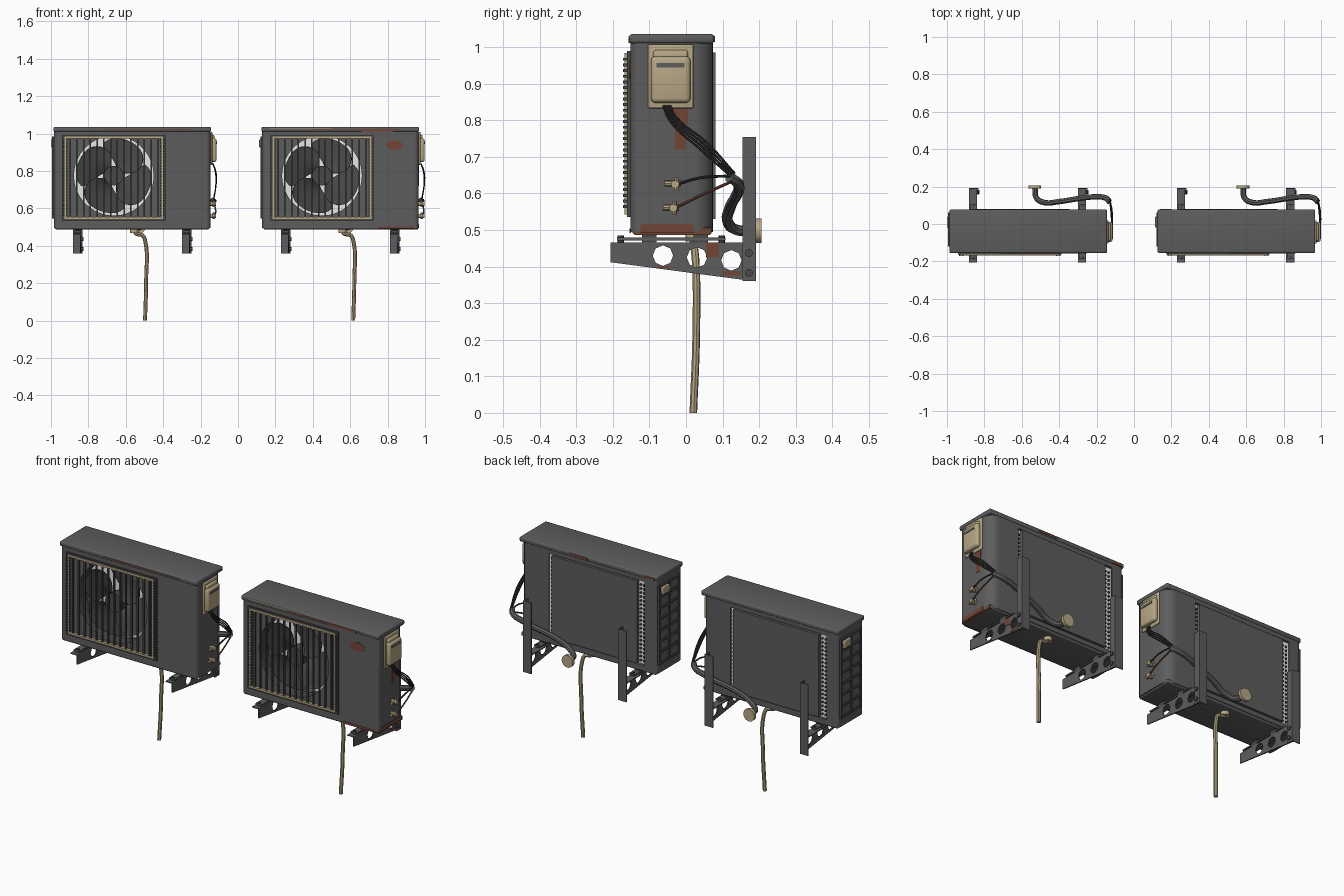
import bpy, bmesh, math
from mathutils import Matrix, Vector

if "Cube" in bpy.data.objects:
    bpy.data.objects.remove(bpy.data.objects["Cube"])

def material(name, c):
    m = bpy.data.materials.new(name)
    m.diffuse_color = (*c, 1)
    m.use_nodes = True
    m.node_tree.nodes["Principled BSDF"].inputs["Base Color"].default_value = m.diffuse_color
    return m

GREY = material("casing grey", (0.11, 0.11, 0.112))
DARK = material("dark metal", (0.065, 0.065, 0.067))
BLACK = material("cable black", (0.035, 0.035, 0.036))
BEIGE = material("aged beige", (0.47, 0.385, 0.235))
RUST = material("rust brown", (0.17, 0.06, 0.037))
LIGHT = material("coil light", (0.82, 0.82, 0.82))

def add(name, bm, mat):
    me = bpy.data.meshes.new(name)
    bm.to_mesh(me)
    bm.free()
    me.materials.append(mat)
    o = bpy.data.objects.new(name, me)
    bpy.context.collection.objects.link(o)
    return o

def bake(o, mat, cutter=None):
    """Replace an object by its evaluated mesh."""
    bpy.context.view_layer.update()
    dg = bpy.context.evaluated_depsgraph_get()
    me = bpy.data.meshes.new_from_object(o.evaluated_get(dg))
    me.materials.clear()
    me.materials.append(mat)
    name = o.name
    bpy.data.objects.remove(o)
    if cutter:
        bpy.data.objects.remove(cutter)
    n = bpy.data.objects.new(name, me)
    bpy.context.collection.objects.link(n)
    return n

def cut(o, cutter, mat):
    cutter.hide_render = True
    m = o.modifiers.new("cut", 'BOOLEAN')
    m.operation, m.solver, m.object = 'DIFFERENCE', 'EXACT', cutter
    return bake(o, mat, cutter)

def boxes(name, items, mat, bevel=0, tilt=0):
    """items: (x0, x1, y0, y1, z0, z1); tilt turns each box about y."""
    bm = bmesh.new()
    for x0, x1, y0, y1, z0, z1 in items:
        c = Vector((x0 + x1, y0 + y1, z0 + z1)) / 2
        mt = Matrix.Translation(c) @ Matrix.Rotation(tilt, 4, 'Y') @ Matrix.Diagonal((x1 - x0, y1 - y0, z1 - z0, 1))
        bmesh.ops.create_cube(bm, size=1, matrix=mt)
    if bevel:
        bmesh.ops.bevel(bm, geom=bm.edges[:], offset=bevel, segments=3, profile=0.5, affect='EDGES')
    return add(name, bm, mat)

ROT = {'X': Matrix.Rotation(math.pi / 2, 4, 'Y'), 'Y': Matrix.Rotation(math.pi / 2, 4, 'X'), 'Z': Matrix()}

def cyls(name, points, axis, r, d, mat, n=20, flat=1, caps=True):
    bm = bmesh.new()
    for p in points:
        mt = Matrix.Translation(p) @ ROT[axis] @ Matrix.Diagonal((1, flat, 1, 1))
        bmesh.ops.create_cone(bm, cap_ends=caps, segments=n, radius1=r, radius2=r, depth=d, matrix=mt)
    return add(name, bm, mat)

def tube(name, pts, r, mat):
    cu = bpy.data.curves.new(name, 'CURVE')
    cu.dimensions, cu.bevel_depth, cu.bevel_resolution = '3D', r, 2
    cu.resolution_u, cu.use_fill_caps = 6, True
    s = cu.splines.new('BEZIER')
    s.bezier_points.add(len(pts) - 1)
    for b, p in zip(s.bezier_points, pts):
        b.co = p
        b.handle_left_type = b.handle_right_type = 'AUTO'
    o = bpy.data.objects.new(name, cu)
    bpy.context.collection.objects.link(o)
    return bake(o, mat)

L, R, F, B = -0.984, -0.147, -0.152, 0.074      # casing sides
FX, FZ = -0.664, 0.775                          # fan centre

# Casing wrapped round in plan, open at the back, with the fan opening cut out
plan = [(-0.325, B)]
for cx, cy, r, a0 in ((R, B, 0.055, 90), (R, F, 0.025, 0), (L, F, 0.025, -90), (L, B, 0.02, -180)):
    ox = cx - r if cx == R else cx + r
    oy = cy - r if cy == B else cy + r
    for k in range(7):
        a = math.radians(a0 - 15 * k)
        plan.append((ox + r * math.cos(a), oy + r * math.sin(a)))
plan.append((-0.912, B))
bm = bmesh.new()
low = [bm.verts.new((x, y, 0.495)) for x, y in plan]
top = [bm.verts.new((x, y, 1.015)) for x, y in plan]
for i in range(len(plan) - 1):
    bm.faces.new((low[i + 1], low[i], top[i], top[i + 1]))
casing = add("casing_shell", bm, GREY)
sol = casing.modifiers.new("thickness", 'SOLIDIFY')
sol.thickness, sol.offset = 0.006, -1
casing = bake(casing, GREY)
cut(casing, cyls("cutter", [(FX, F, FZ)], 'Y', 0.213, 0.05, GREY, 64), GREY)
boxes("lid", [(L - 0.003, R + 0.003, F - 0.003, B + 0.003, 1.01, 1.036)], GREY, 0.008)
boxes("base_tray", [(L + 0.006, R - 0.006, F + 0.006, B - 0.004, 0.488, 0.508)], GREY, 0.006)
boxes("back_rails", [(-0.93, -0.31, 0.06, B, 0.5, 0.525), (-0.93, -0.31, 0.06, B, 0.99, 1.012)], GREY)
boxes("inner_partition", [(-0.39, -0.385, -0.145, 0.055, 0.5, 1.01)], DARK)

# Heat exchanger at the back, with fin ends showing at both sides
boxes("coil_fins", [(-0.93, -0.3, 0.052, 0.06, 0.505, 1.01)], LIGHT)
boxes("coil_panel", [(-0.868, -0.345, 0.06, 0.08, 0.53, 0.985)], GREY)
boxes("coil_tube_ends", [(x, x + 0.007, 0.06, 0.068, 0.54 + 0.022 * i, 0.549 + 0.022 * i)
                         for i in range(20) for x in (-0.904, -0.884, -0.341)], DARK)

# Fan: shroud, hub, motor and four swept blades
cyls("fan_shroud", [(FX, -0.11, FZ)], 'Y', 0.214, 0.075, DARK, 64, caps=False)
cyls("fan_hub", [(FX, -0.115, FZ)], 'Y', 0.052, 0.05, DARK, 32)
cyls("fan_motor", [(FX, -0.04, FZ)], 'Y', 0.045, 0.11, DARK, 24)
bm = bmesh.new()
NS, NT = 10, 10
for b in range(4):
    grid = []
    for i in range(NS + 1):
        s = i / NS
        for j in range(NT + 1):
            t = 2 * j / NT - 1
            r = 0.045 + 0.157 * s * (1 - 0.13 * t ** 4)
            wide = math.radians(26 + 26 * math.sin(s * 2.1) ** 0.8 - 10 * s * s)
            a = math.pi / 2 * b + 0.75 + 0.45 * s + wide * t
            grid.append(bm.verts.new((FX + r * math.cos(a), -0.108 + 0.025 * t, FZ + r * math.sin(a))))
    for i in range(NS):
        for j in range(NT):
            k = i * (NT + 1) + j
            bm.faces.new((grid[k], grid[k + 1], grid[k + NT + 2], grid[k + NT + 1]))
blades = add("fan_blades", bm, DARK)
blades.modifiers.new("thickness", 'SOLIDIFY').thickness = 0.003
bake(blades, DARK)

# Front grille: outer frame, beige inner frame, bars and beaded edges
def frame(name, x0, x1, z0, z1, w, y0, y1, mat):
    return boxes(name, [(x0, x0 + w, y0, y1, z0, z1), (x1 - w, x1, y0, y1, z0, z1),
                        (x0, x1, y0, y1, z0, z0 + w), (x0, x1, y0, y1, z1 - w, z1)], mat)
frame("grille_outer_frame", -0.94, -0.388, 0.535, 0.99, 0.013, -0.162, F, DARK)
frame("grille_beige_frame", -0.928, -0.4, 0.543, 0.984, 0.011, -0.168, F, BEIGE)
boxes("grille_bars", [(x - 0.004, x + 0.004, -0.166, -0.157, 0.55, 0.98)
                      for x in (-0.898 + 0.0361 * i for i in range(14))], DARK)
boxes("grille_beads", [(x, x + 0.007, -0.172, -0.16, 0.56 + 0.0155 * i, 0.568 + 0.0155 * i)
                       for i in range(27) for x in (-0.935, -0.919, -0.416, -0.4)], DARK)

# Left side vents: lattice with tilted louvres and a beige grip
cols, rows = (-0.115, -0.03, 0.055), [0.55 + 0.061 * i for i in range(8)]
boxes("side_lattice", [(L - 0.01, L + 0.002, y - 0.006, y + 0.006, 0.545, 0.983) for y in cols] +
      [(L - 0.01, L + 0.002, -0.12, 0.06, z - 0.005, z + 0.005) for z in rows], DARK)
boxes("side_louvres", [(L - 0.005, L - 0.002, y + 0.006, y + 0.079, z + 0.01, z + 0.05)
                       for y in cols[:2] for z in rows[:-1]], GREY, tilt=0.15)
boxes("side_grip", [(-1.0, L, -0.02, 0.04, 0.925, 0.97)], BEIGE, 0.006)

# Right side: terminal cover, valves and cables
boxes("terminal_cover_plate", [(R, -0.137, -0.104, 0.02, 0.833, 1.008)], BEIGE, 0.004)
boxes("terminal_cover", [(R, -0.115, -0.096, 0.012, 0.848, 0.975)], BEIGE, 0.012)
boxes("terminal_cover_hood", [(R, -0.126, -0.09, 0.006, 0.96, 0.992)], BEIGE, 0.008)
boxes("terminal_cover_slot", [(-0.117, -0.113, -0.08, -0.004, 0.945, 0.957)], GREY)
valves = [(-0.03, 0.625), (-0.035, 0.56)]
cyls("valve_bodies", [(-0.134, y, z) for y, z in valves], 'X', 0.011, 0.034, BEIGE, 12)
cyls("valve_caps", [(-0.132, y - 0.006, z + 0.002) for y, z in valves], 'Y', 0.008, 0.045, BEIGE, 8)
cyls("valve_stems", [(-0.13, y + 0.004, z) for y, z in valves], 'Z', 0.006, 0.036, BEIGE, 8)
for i in range(4):
    d = 0.006 * i
    tube("power_cable", [(-0.135, -0.062 + d, 0.84), (-0.122, -0.045 + d, 0.8 + d / 2),
                         (-0.119 + d / 6, 0.04 + d, 0.72 + d), (-0.13, 0.125 + d / 2, 0.645 + d / 2)], 0.0033, BLACK)
tube("gas_pipe", [(-0.122, -0.025, 0.625), (-0.12, 0.04, 0.643), (-0.13, 0.13, 0.648)], 0.004, BLACK)
tube("liquid_pipe", [(-0.122, -0.03, 0.56), (-0.12, 0.03, 0.59), (-0.13, 0.13, 0.635)], 0.004, RUST)

# Insulated pipe run to the wall and its flange
tube("wall_pipe", [(-0.13, 0.118, 0.645), (-0.15, 0.138, 0.632), (-0.21, 0.145, 0.615), (-0.28, 0.138, 0.595),
                   (-0.40, 0.12, 0.56), (-0.48, 0.115, 0.52), (-0.522, 0.14, 0.5), (-0.53, 0.195, 0.498)], 0.015, GREY)
cyls("wall_flange", [(-0.53, 0.199, 0.498)], 'Y', 0.034, 0.016, BEIGE, 24)

# Drain hose
cyls("drain_nozzle", [(-0.555, 0.02, 0.478)], 'Z', 0.022, 0.02, BEIGE)
tube("drain_hose", [(-0.555, 0.02, 0.48), (-0.545, 0.02, 0.465), (-0.51, 0.022, 0.455), (-0.495, 0.026, 0.42),
                    (-0.491, 0.028, 0.22), (-0.497, 0.02, 0.0)], 0.0105, BEIGE)

# Wall brackets with pierced tapering arms, feet and bolts
for bx in (-0.857, -0.274):
    bm = bmesh.new()
    vs = [bm.verts.new((bx + 0.012, y, z)) for y, z in ((-0.207, 0.466), (0.19, 0.466), (0.19, 0.36), (0.155, 0.364), (-0.207, 0.412))]
    f = bm.faces.new(vs)
    ext = bmesh.ops.extrude_face_region(bm, geom=[f])
    bmesh.ops.translate(bm, vec=(0.006, 0, 0), verts=[v for v in ext['geom'] if isinstance(v, bmesh.types.BMVert)])
    bmesh.ops.recalc_face_normals(bm, faces=bm.faces)
    arm = add("bracket_arm", bm, GREY)
    holes = cyls("cutter", [(bx + 0.015, y, z) for y, z in ((-0.063, 0.43), (0.03, 0.425), (0.124, 0.417))],
                 'X', 0.028, 0.05, GREY, 8)
    holes.data.transform(Matrix.Translation((bx, 0, 0.42)) @ Matrix.Rotation(math.pi / 8, 4, 'X') @
                         Matrix.Rotation(-math.pi / 8, 4, 'X') @ Matrix.Translation((-bx, 0, -0.42)))
    cut(arm, holes, GREY)
    boxes("bracket_flanges", [(bx - 0.025, bx + 0.018, -0.207, 0.19, 0.461, 0.466),
                              (bx - 0.025, bx + 0.025, 0.187, 0.192, 0.36, 0.755),
                              (bx + 0.019, bx + 0.025, 0.155, 0.192, 0.36, 0.755)], GREY)
    boxes("foot_rail", [(bx - 0.018, bx + 0.018, -0.188, 0.108, 0.472, 0.479)], GREY)
    boxes("foot_pads", [(bx - 0.018, bx + 0.018, y - 0.02, y + 0.02, 0.466, 0.49) for y in (-0.1, 0.04)], DARK)
    cyls("foot_bolts", [(bx, y, 0.474) for y in (-0.178, 0.098)], 'Z', 0.009, 0.022, DARK, 8)
    cyls("bracket_bolts", [(bx + 0.024, 0.172, z) for z in (0.437, 0.383)], 'X', 0.011, 0.014, DARK, 10)

boxes("lid_edge_rust", [(-0.71, -0.25, F - 0.005, F, 1.02, 1.025)], RUST)

# Second unit is a copy set to the right
D = 1.113
for o in list(bpy.context.collection.objects):
    c = o.copy()
    c.location.x += D
    bpy.context.collection.objects.link(c)

# Rust patches found only on the second unit
cyls("front_rust_spot", [(0.837, F - 0.001, 0.938)], 'Y', 0.046, 0.003, RUST, 18, flat=0.55)
boxes("lid_wear", [(0.17, 0.5, F - 0.005, F, 1.026, 1.031)], BEIGE)
boxes("lid_rust", [(0.66, 0.83, F - 0.005, F, 1.012, 1.024), (0.55, 0.66, B, B + 0.005, 1.018, 1.03),
                   (0.14, 0.2, B, B + 0.005, 1.014, 1.026)], RUST)
RX = R + D
boxes("base_rust", [(RX - 0.002, RX + 0.002, -0.125, 0.02, 0.492, 0.516), (0.75, 0.94, F - 0.002, F + 0.002, 0.492, 0.504),
                    (RX - 0.012, RX - 0.003, -0.14, 0.065, 0.487, 0.505)], RUST)
boxes("cover_rust", [(RX - 0.002, RX + 0.002, -0.038, 0.005, 0.79, 0.835), (RX - 0.002, RX + 0.002, -0.03, 0.0, 0.72, 0.79)], RUST)
AX = -0.274 + D + 0.018
boxes("bracket_rust", [(AX - 0.001, AX + 0.002, 0.055, 0.09, 0.425, 0.465), (AX - 0.001, AX + 0.002, 0.1, 0.15, 0.376, 0.388),
                       (AX - 0.001, AX + 0.002, -0.08, -0.045, 0.396, 0.401)], RUST)

# Smooth the rounded parts, keep edges sharp
for o in bpy.context.collection.objects:
    o.select_set(True)
bpy.context.view_layer.objects.active = bpy.context.collection.objects[0]
bpy.ops.object.shade_smooth_by_angle(angle=math.radians(32))
